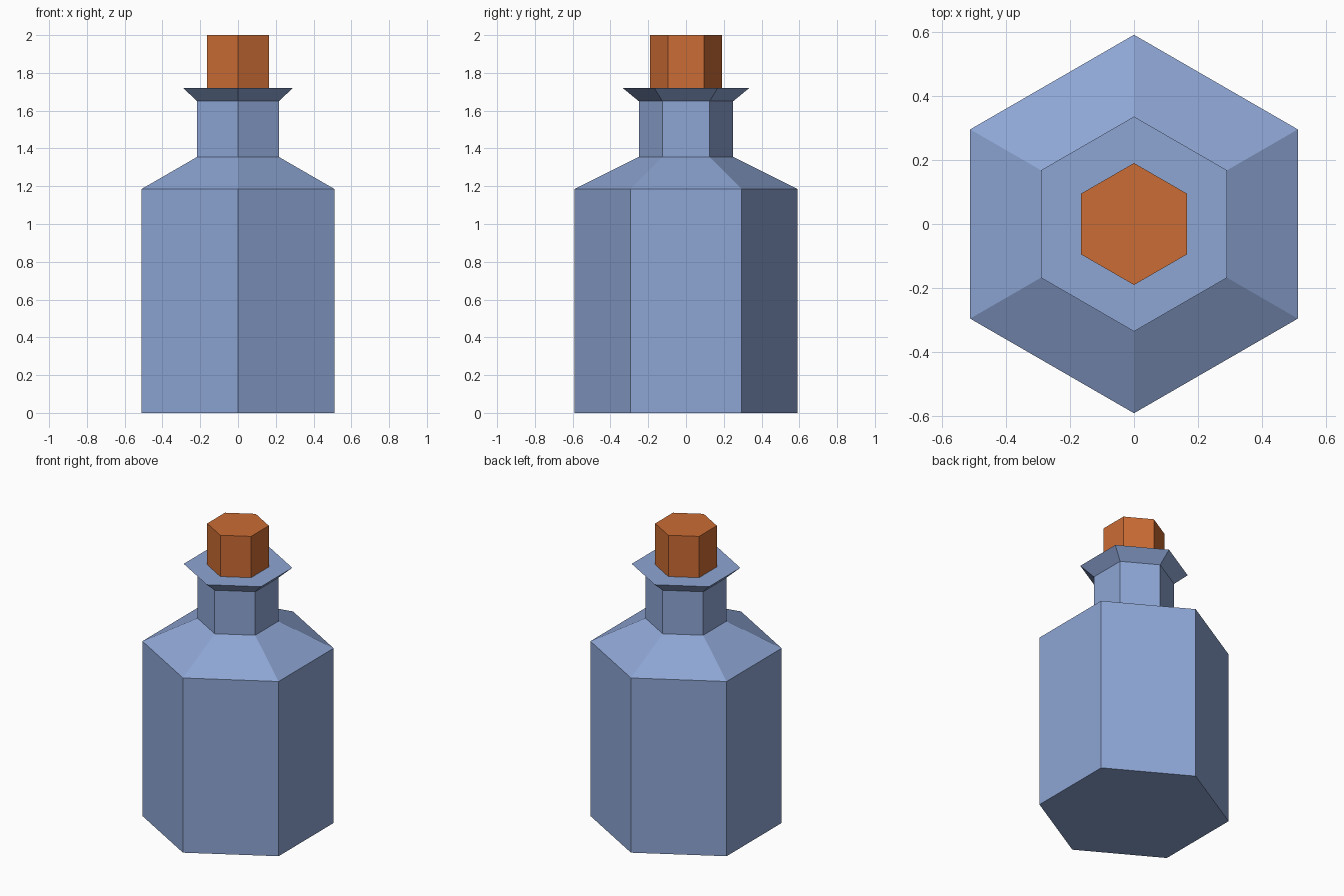
import bpy, bmesh
from math import sin, cos, pi

if "Cube" in bpy.data.objects:
    bpy.data.objects.remove(bpy.data.objects["Cube"])

SIDES = 6


def material(name, color):
    mat = bpy.data.materials.new(name)
    mat.diffuse_color = color
    mat.use_nodes = True
    mat.node_tree.nodes["Principled BSDF"].inputs["Base Color"].default_value = mat.diffuse_color
    return mat


def lathe(name, profile, mat):
    """Stack hexagonal rings from (radius, z) points and cap both ends."""
    bm = bmesh.new()
    rings = [[bm.verts.new((r * sin(2 * pi * i / SIDES), r * cos(2 * pi * i / SIDES), z))
              for i in range(SIDES)] for r, z in profile]
    for low, high in zip(rings, rings[1:]):
        for i in range(SIDES):
            j = (i + 1) % SIDES
            bm.faces.new((low[i], low[j], high[j], high[i]))
    bm.faces.new(rings[0])
    bm.faces.new(rings[-1])
    bmesh.ops.recalc_face_normals(bm, faces=bm.faces)
    mesh = bpy.data.meshes.new(name)
    bm.to_mesh(mesh)
    bm.free()
    mesh.materials.append(mat)
    obj = bpy.data.objects.new(name, mesh)
    bpy.context.collection.objects.link(obj)
    return obj


glass = material("blue_glass", (0.27, 0.38, 0.66, 1))
cork = material("cork", (0.60, 0.15, 0.035, 1))

# Bottle: body, sloped shoulder, neck and flared lip
lathe("bottle", [(0.59, 0), (0.59, 1.185), (0.25, 1.355), (0.25, 1.65), (0.335, 1.72)], glass)

# Stopper standing on the lip
lathe("stopper", [(0.19, 1.72), (0.19, 2.0)], cork)
